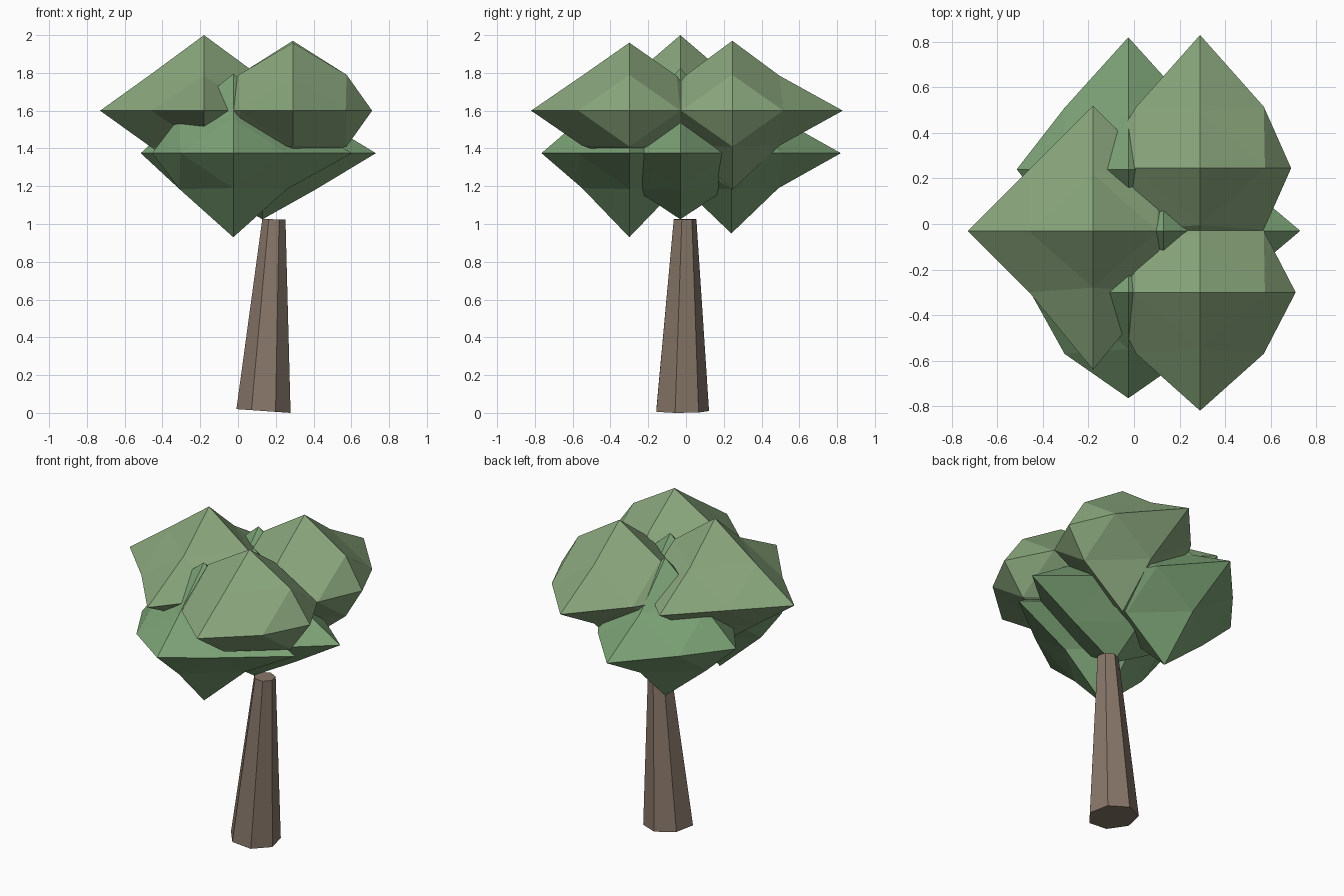
import bpy, math
from itertools import product
from mathutils import Vector

if "Cube" in bpy.data.objects:
    bpy.data.objects.remove(bpy.data.objects["Cube"])


def material(name, color):
    m = bpy.data.materials.new(name)
    m.diffuse_color = (*color, 1)
    m.use_nodes = True
    m.node_tree.nodes["Principled BSDF"].inputs["Base Color"].default_value = m.diffuse_color
    return m


def make(name, verts, faces, mat):
    me = bpy.data.meshes.new(name)
    me.from_pydata(verts, [], faces)
    me.update()
    me.materials.append(mat)
    ob = bpy.data.objects.new(name, me)
    bpy.context.collection.objects.link(ob)
    return ob


bark = material("bark", (0.24, 0.18, 0.14))
leaf_top = material("leaf_upper", (0.25, 0.38, 0.20))
leaf_low = material("leaf_lower", (0.20, 0.36, 0.18))


# Leaf clump: octahedron split once, rounded middles, uneven pointed tips
def clump(name, center, tips, mat):
    mids = {(0, 1): (0.28, 0.27), (0, 2): (0.285, 0.19), (1, 2): (0.25, 0.185)}
    verts, faces, index = [], [], {}

    def vert(key):
        if key not in index:
            p = Vector((0, 0, 0))
            used = [i for i in range(3) if key[i]]
            if len(used) == 1:
                a = used[0]
                p[a] = key[a] * tips[2 * a + (key[a] > 0)]
            else:
                for a, size in zip(used, mids[tuple(used)]):
                    p[a] = key[a] * size
            index[key] = len(verts)
            verts.append(Vector(center) + p)
        return index[key]

    for x, y, z in product((-1, 1), repeat=3):
        a, b, c = vert((x, 0, 0)), vert((0, y, 0)), vert((0, 0, z))
        ab, bc, ca = vert((x, y, 0)), vert((0, y, z)), vert((x, 0, z))
        for f in ((a, ab, ca), (ab, b, bc), (ca, bc, c), (ab, bc, ca)):
            faces.append(f if x * y * z > 0 else f[::-1])
    make(name, verts, faces, mat)


# Tips are given as left, right, front, back, down, up
clump("leaf_upper_left", (-0.18, -0.03, 1.6), (0.55, 0.45, 0.61, 0.55, 0.40, 0.40), leaf_top)
clump("leaf_upper_back", (0.29, 0.245, 1.6), (0.45, 0.40, 0.40, 0.585, 0.42, 0.37), leaf_top)
clump("leaf_upper_front", (0.29, -0.30, 1.6), (0.42, 0.42, 0.52, 0.40, 0.27, 0.36), leaf_top)
clump("leaf_lower_front", (-0.025, -0.30, 1.375), (0.43, 0.63, 0.465, 0.40, 0.445, 0.42), leaf_low)
clump("leaf_lower_back", (-0.025, 0.24, 1.375), (0.49, 0.45, 0.40, 0.58, 0.425, 0.44), leaf_low)
clump("leaf_lower_right", (0.13, -0.03, 1.375), (0.40, 0.60, 0.42, 0.40, 0.35, 0.45), leaf_low)

# Trunk: leaning, tapered seven-sided column
N = 7
verts = []
for cx, cy, cz, r, tilt in ((0.135, -0.025, 0.01, 0.147, -0.07), (0.19, -0.008, 1.025, 0.063, -0.03)):
    for i in range(N):
        t = math.pi / 2 + 2 * math.pi * i / N
        dx = r * math.cos(t)
        verts.append((cx + dx, cy + r * math.sin(t), cz + tilt * dx))
faces = [(i, (i + 1) % N, N + (i + 1) % N, N + i) for i in range(N)]
faces += [tuple(reversed(range(N))), tuple(range(N, 2 * N))]
make("trunk", verts, faces, bark)
